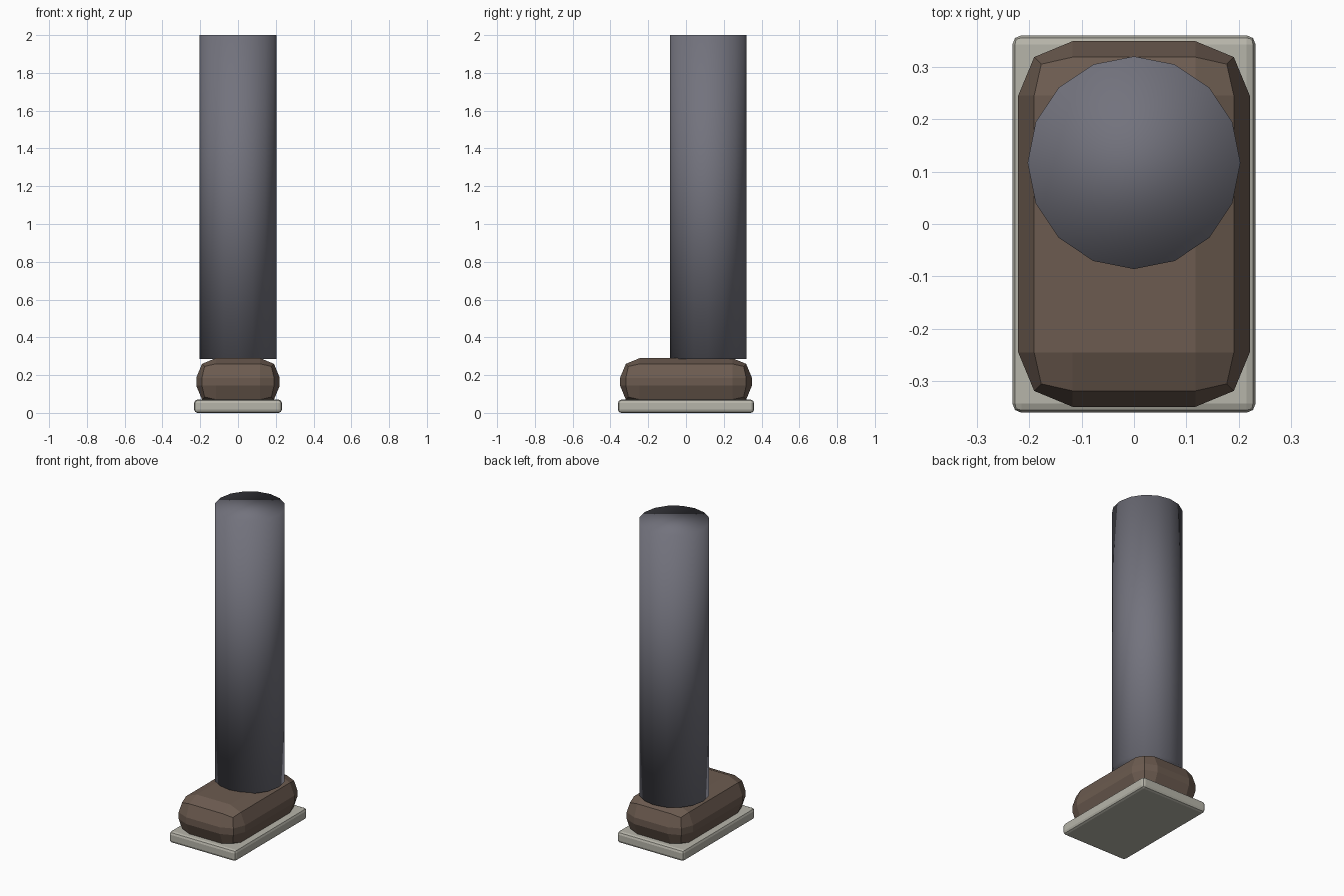
import bpy
import bmesh

cube = bpy.data.objects.get("Cube")
if cube:
    bpy.data.objects.remove(cube, do_unlink=True)


def make_material(name, rgb):
    mat = bpy.data.materials.new(name)
    mat.use_nodes = True
    color = (*rgb, 1.0)
    mat.diffuse_color = color
    mat.node_tree.nodes["Principled BSDF"].inputs["Base Color"].default_value = color
    return mat


def rounded_box(name, size, bottom, bevel, mat):
    """Flat-shaded box with two-step bevelled edges, standing at height bottom."""
    bm = bmesh.new()
    bmesh.ops.create_cube(bm, size=1)
    bmesh.ops.scale(bm, vec=size, verts=bm.verts)
    bmesh.ops.translate(bm, vec=(0, 0, bottom + size[2] / 2), verts=bm.verts)
    bmesh.ops.bevel(bm, geom=bm.edges[:], offset=bevel, segments=2,
                    profile=0.5, affect='EDGES')
    mesh = bpy.data.meshes.new(name)
    bm.to_mesh(mesh)
    bm.free()
    mesh.materials.append(mat)
    obj = bpy.data.objects.new(name, mesh)
    bpy.context.collection.objects.link(obj)
    return obj


grey = make_material("trouser grey", (0.17, 0.17, 0.205))
brown = make_material("shoe brown", (0.15, 0.105, 0.08))
pale = make_material("sole pale grey", (0.47, 0.46, 0.40))

# Sole and shoe
rounded_box("sole", (0.464, 0.72, 0.07), 0.0, 0.017, pale)
rounded_box("shoe", (0.442, 0.698, 0.25), 0.04, 0.104, brown)

# Trouser leg, smooth all over including its caps
leg_bottom, leg_top = 0.284, 2.0
bpy.ops.mesh.primitive_cylinder_add(
    vertices=16, radius=0.203, depth=leg_top - leg_bottom,
    location=(0, 0.117, (leg_bottom + leg_top) / 2))
leg = bpy.context.object
leg.name = "trouser_leg"
leg.data.materials.append(grey)
bpy.ops.object.shade_smooth()
